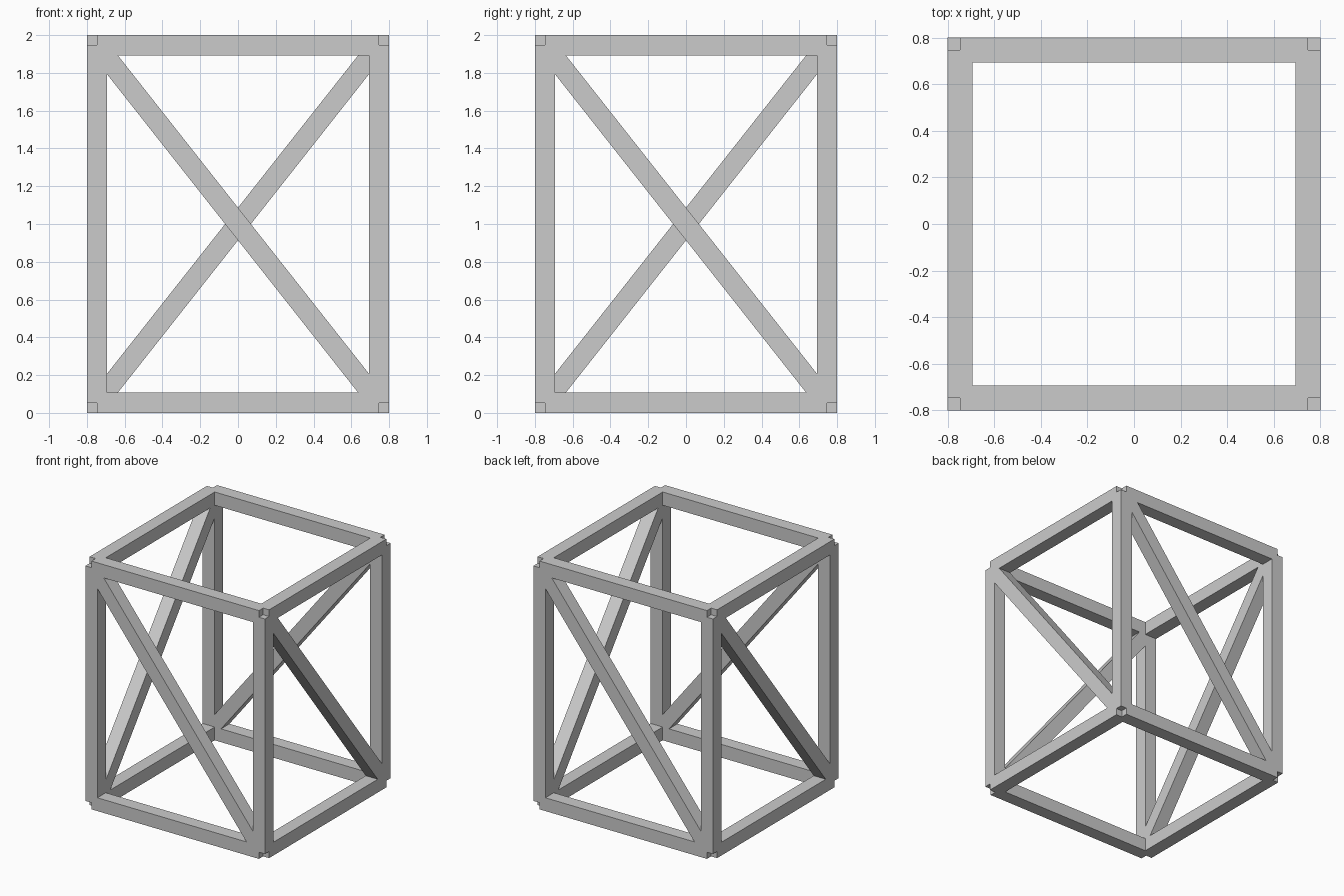
import bpy, bmesh, math
from mathutils import Vector, Matrix

if "Cube" in bpy.data.objects:
    bpy.data.objects.remove(bpy.data.objects["Cube"])

T = 0.107               # square bar thickness
C = 0.8 - T / 2         # bar centre line offset in x and y
LO, HI = T / 2, 2 - T / 2


def bar(name, a, b, normal):
    """Square bar from a to b, with one side facing along normal."""
    a, b, n = Vector(a), Vector(b), Vector(normal)
    d = (b - a).normalized()
    s = n.cross(d)
    rot = Matrix((s, n, d)).transposed().to_4x4()
    size = Matrix.Diagonal((T, T, (b - a).length, 1))
    bm = bmesh.new()
    bmesh.ops.create_cube(bm, size=1, matrix=Matrix.Translation((a + b) / 2) @ rot @ size)
    mesh = bpy.data.meshes.new(name)
    bm.to_mesh(mesh)
    bm.free()
    obj = bpy.data.objects.new(name, mesh)
    bpy.context.collection.objects.link(obj)
    return obj


# Each side has a post, two rails and one brace, repeated by quarter turns
for i, side in enumerate(("front", "right", "back", "left")):
    turn = Matrix.Rotation(i * math.pi / 2, 3, 'Z')
    n = turn @ Vector((0, -1, 0))

    def p(x, z):
        return turn @ Vector((x, -C, z))

    bar(side + "_post", p(-C, LO), p(-C, HI), n)
    bar(side + "_bottom_rail", p(-C, LO), p(C, LO), n)
    bar(side + "_top_rail", p(-C, HI), p(C, HI), n)
    bar(side + "_diagonal_brace", p(-C, HI), p(C, LO), n)
